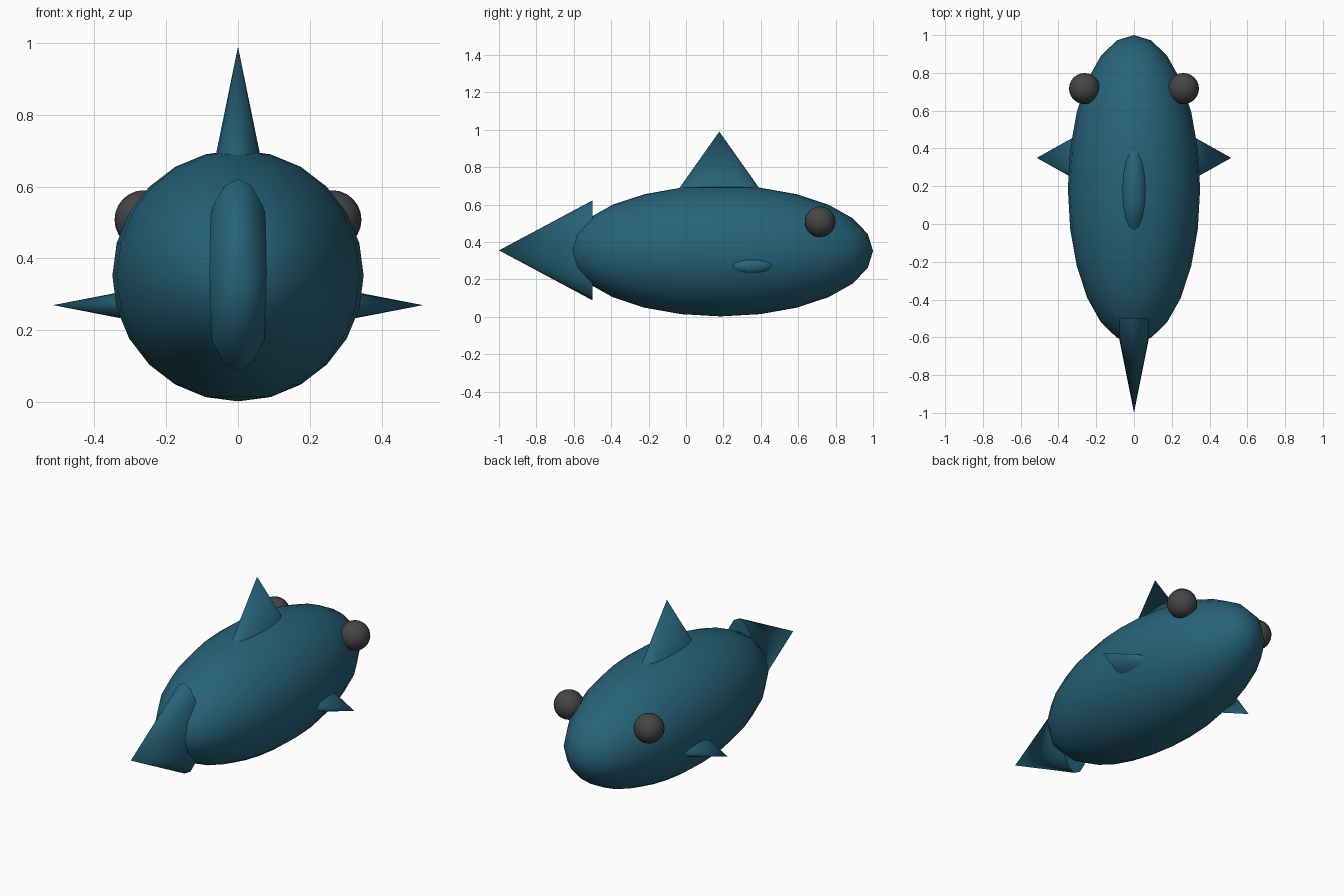
import bpy
import math

if "Cube" in bpy.data.objects:
    bpy.data.objects.remove(bpy.data.objects["Cube"])


def material(name, rgb):
    m = bpy.data.materials.new(name)
    m.diffuse_color = (*rgb, 1)
    m.use_nodes = True
    m.node_tree.nodes["Principled BSDF"].inputs["Base Color"].default_value = m.diffuse_color
    return m


teal = material("teal_skin", (0.02, 0.125, 0.19))
grey = material("dark_grey_eye", (0.06, 0.06, 0.06))


def finish(name, mat):
    ob = bpy.context.object
    ob.name = name
    ob.data.materials.append(mat)
    bpy.ops.object.transform_apply(location=True, rotation=True, scale=True)
    bpy.ops.object.shade_smooth_by_angle(angle=math.radians(80))
    return ob


def ball(name, loc, size, mat, segments, rings):
    bpy.ops.mesh.primitive_uv_sphere_add(segments=segments, ring_count=rings,
                                         radius=1, location=loc)
    bpy.context.object.scale = size
    return finish(name, mat)


def fin(name, tip, direction, length, a, b, rotation):
    """Flattened cone; a and b are the base half-widths in local x and y."""
    centre = [t - d * length / 2 for t, d in zip(tip, direction)]
    bpy.ops.mesh.primitive_cone_add(vertices=16, radius1=1, radius2=0, depth=1,
                                    location=centre, rotation=rotation)
    bpy.context.object.scale = (a, b, length)
    return finish(name, teal)


# Body
ball("body", (0, 0.185, 0.352), (0.35, 0.815, 0.35), teal, 24, 12)

# Tail and back fin
q = math.pi / 2
fin("tail_fin", (0, -1, 0.355), (0, -1, 0), 0.5, 0.1, 0.267, (q, 0, 0))
fin("back_fin", (0, 0.178, 0.99), (0, 0, 1), 0.44, 0.09, 0.311, (0, 0, 0))

# Paired side fins and eyes
for side, s in (("left", -1), ("right", 1)):
    fin(side + "_side_fin", (s * 0.515, 0.35, 0.27), (s, 0, 0), 0.3,
        0.058, 0.167, (0, s * q, 0))
    ball(side + "_eye", (s * 0.262, 0.717, 0.508), (0.082,) * 3, grey, 24, 12)
